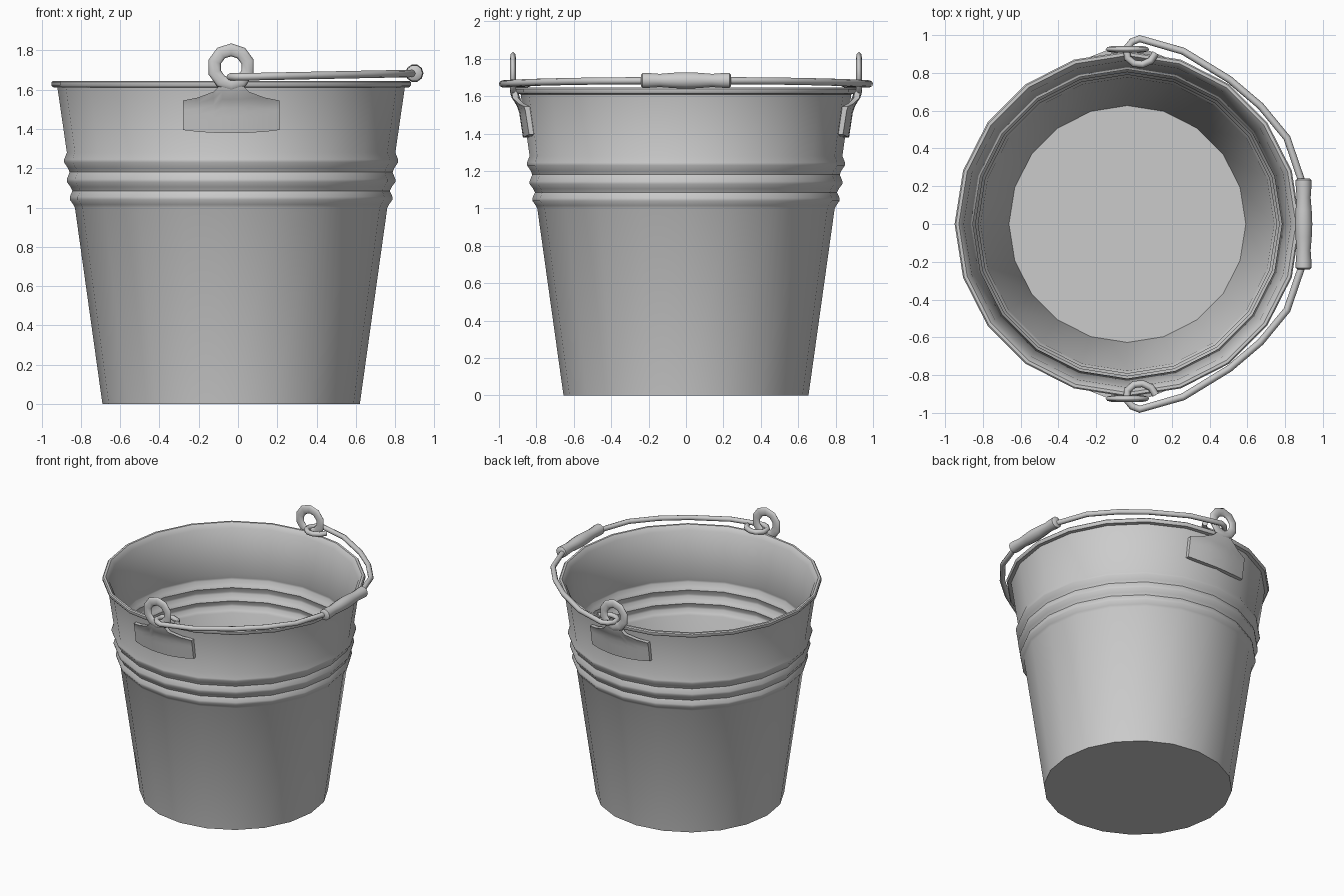
import bpy, bmesh, math
from mathutils import Matrix

if "Cube" in bpy.data.objects:
    bpy.data.objects.remove(bpy.data.objects["Cube"])

CX = -0.035          # bucket axis
SIDES = 20


def finish(name, bm, angle=40):
    bmesh.ops.recalc_face_normals(bm, faces=bm.faces)
    me = bpy.data.meshes.new(name)
    bm.to_mesh(me)
    bm.free()
    ob = bpy.data.objects.new(name, me)
    bpy.context.collection.objects.link(ob)
    smooth(ob, angle)
    return ob


def smooth(ob, angle):
    bpy.ops.object.select_all(action='DESELECT')
    ob.select_set(True)
    bpy.context.view_layer.objects.active = ob
    bpy.ops.object.shade_smooth_by_angle(angle=math.radians(angle))


def lathe(name, profile, sides, matrix, angle=40):
    """Revolve (radius, height) points round z, capping both ends."""
    bm = bmesh.new()
    rings = [[bm.verts.new((r * math.cos(math.tau * i / sides),
                            r * math.sin(math.tau * i / sides), z))
              for i in range(sides)] for r, z in profile]
    for a, b in zip(rings, rings[1:]):
        for i in range(sides):
            j = (i + 1) % sides
            bm.faces.new((a[i], a[j], b[j], b[i]))
    bm.faces.new(rings[0])
    bm.faces.new(rings[-1])
    bm.transform(matrix)
    return finish(name, bm, angle)


# Bucket: outer wall with three ridges, rolled rim, inner wall, floor
outer = [(0.655, 0.0), (0.795, 1.0), (0.803, 1.015), (0.821, 1.04), (0.821, 1.055),
         (0.808, 1.085), (0.817, 1.105), (0.836, 1.13), (0.836, 1.145),
         (0.822, 1.18), (0.830, 1.20), (0.850, 1.23), (0.850, 1.245),
         (0.836, 1.28), (0.884, 1.61)]
rim = [(0.908, 1.613), (0.915, 1.622), (0.915, 1.638), (0.908, 1.645),
       (0.892, 1.645), (0.886, 1.638)]
inner = [(r - 0.018, z) for r, z in reversed(outer[1:])] + [(0.627, 0.012)]
lathe("bucket_body", outer + rim + inner, SIDES, Matrix.Translation((CX, 0, 0)))


# Lugs: plate hugging the wall, neck and ring
def lug_depth(x, z):
    wall = 0.872 + (z - 1.38) * 0.15
    if z > 1.54:
        wall += (0.934 - wall) * min(1, (z - 1.54) / 0.055)
    return math.sqrt(wall * wall - x * x)


half = [(0.245, 1.395, 1.545), (0.17, 1.386, 1.56), (0.09, 1.381, 1.59), (0.045, 1.38, 1.635)]
columns = [(-x, b, t) for x, b, t in half] + [(0, 1.38, 1.635)] + half[::-1]
for side, label in ((-1, "front"), (1, "back")):
    bm = bmesh.new()
    rows = 7
    grid = []
    for x, b, t in columns:
        zs = [b + (t - b) * k / (rows - 1) for k in range(rows)]
        front = [bm.verts.new((CX + x, side * lug_depth(x, z), z)) for z in zs]
        back = [bm.verts.new((CX + x, side * (lug_depth(x, z) - 0.03), z)) for z in zs]
        grid.append(front + back[::-1])
    n = rows * 2
    for a, b in zip(grid, grid[1:]):
        for k in range(n):
            bm.faces.new((a[k], a[(k + 1) % n], b[(k + 1) % n], b[k]))
    bm.faces.new(grid[0])
    bm.faces.new(grid[-1])
    finish("lug_plate_" + label, bm)

    bpy.ops.mesh.primitive_torus_add(
        major_segments=10, minor_segments=8, major_radius=0.088, minor_radius=0.033,
        location=(CX, side * 0.925, 1.715), rotation=(math.pi / 2, 0, 0))
    ring = bpy.context.object
    ring.name = "lug_ring_" + label
    ring.rotation_euler = (math.pi / 2, math.radians(18), 0)
    ring.scale = (1, 1, 0.5)
    smooth(ring, 50)

# Wire handle: hooked at both ends, lying along the rim
arm = [(0.115, 0.905), (0.09, 0.865), (0.045, 0.845), (0.0, 0.85), (-0.035, 0.88),
       (-0.04, 0.93), (-0.01, 0.965), (0.03, 0.981), (0.26, 0.915), (0.505, 0.765),
       (0.67, 0.625), (0.81, 0.455), (0.885, 0.235), (0.896, 0.15)]
path = arm + [(x, -y) for x, y in reversed(arm)]
cu = bpy.data.curves.new("wire_handle", 'CURVE')
cu.dimensions = '3D'
cu.bevel_depth = 0.019
cu.bevel_resolution = 2
cu.use_fill_caps = True
sp = cu.splines.new('POLY')
sp.points.add(len(path) - 1)
for p, (x, y) in zip(sp.points, path):
    p.co = (x, y, 1.665 + 0.02 * max(x, 0), 1)
wire = bpy.data.objects.new("wire_handle", cu)
bpy.context.collection.objects.link(wire)
bpy.ops.object.select_all(action='DESELECT')
wire.select_set(True)
bpy.context.view_layer.objects.active = wire
bpy.ops.object.convert(target='MESH')
smooth(bpy.context.object, 50)

# Grip: turned sleeve in the middle of the wire
g = [(0.032, 0.24), (0.042, 0.232), (0.042, 0.205), (0.037, 0.14), (0.043, 0.07), (0.046, 0.0)]
profile = [(r, -h) for r, h in g] + [(r, h) for r, h in reversed(g[:-1])]
lathe("handle_grip", profile, 10,
      Matrix.Translation((0.898, 0, 1.684)) @ Matrix.Rotation(math.pi / 2, 4, 'X'), 45)
